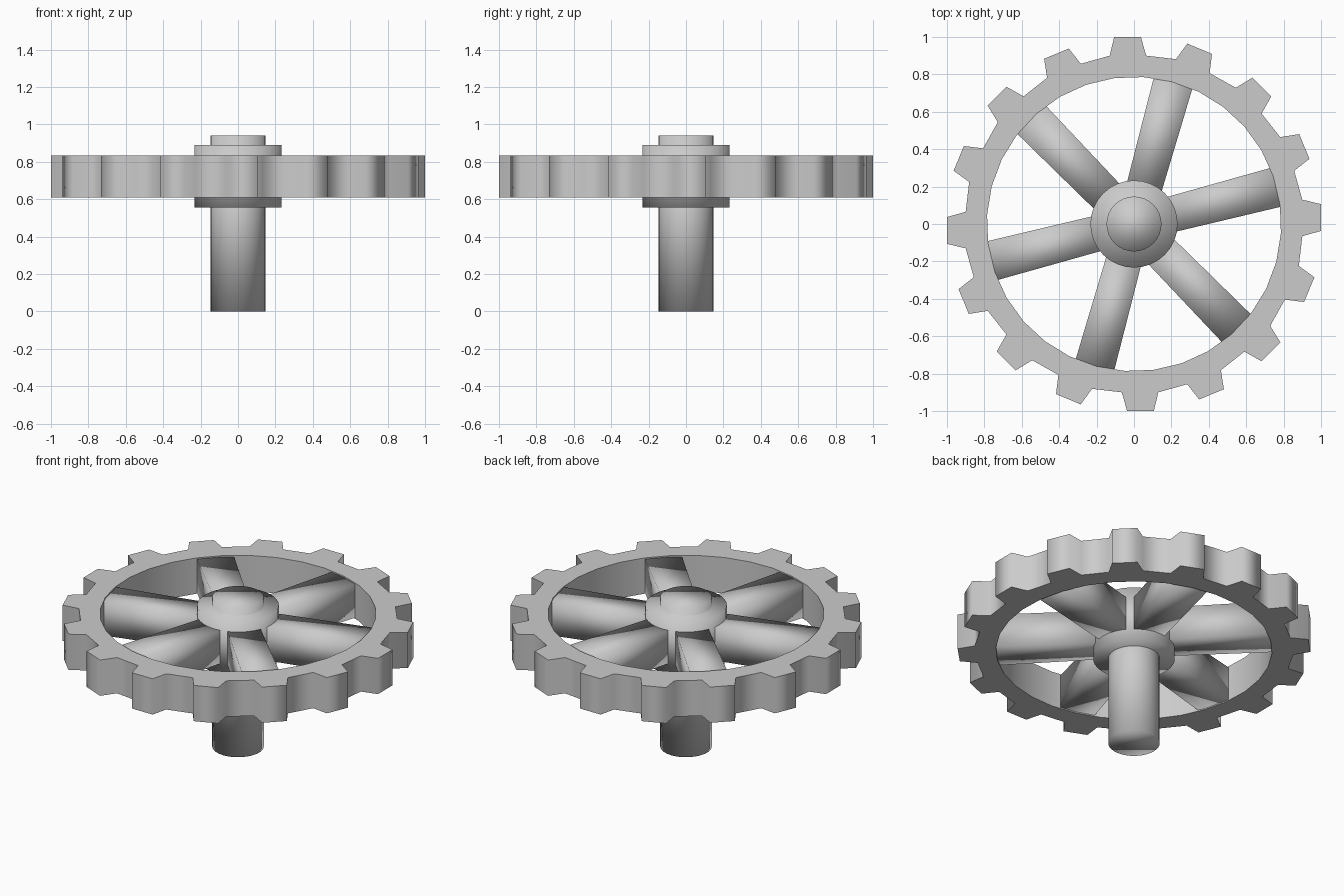
import bpy, bmesh
from math import radians, cos, sin
from mathutils import Matrix, Vector

if "Cube" in bpy.data.objects:
    bpy.data.objects.remove(bpy.data.objects["Cube"])

TEETH = 16
Z0, Z1 = 0.61, 0.835


def finish(bm, name):
    bmesh.ops.recalc_face_normals(bm, faces=bm.faces)
    mesh = bpy.data.meshes.new(name)
    bm.to_mesh(mesh)
    bm.free()
    ob = bpy.data.objects.new(name, mesh)
    bpy.context.collection.objects.link(ob)
    for p in mesh.polygons:
        p.use_smooth = True
    return ob


def cylinder(name, radius, z0, z1, sides=32):
    bm = bmesh.new()
    bmesh.ops.create_cone(bm, cap_ends=True, segments=sides, radius1=radius,
                          radius2=radius, depth=z1 - z0,
                          matrix=Matrix.Translation((0, 0, (z0 + z1) / 2)))
    return finish(bm, name)


# Toothed rim: one tooth profile repeated, then extruded upward
bm = bmesh.new()
tooth = [(0.9, -0.065), (1.0, -0.037), (1.0, 0.106), (0.9, 0.13)]
outer, inner = [], []
for i in range(TEETH):
    rot = Matrix.Rotation(radians(360 / TEETH * i), 3, 'Z')
    outer.append([bm.verts.new(rot @ Vector((x, y, Z0))) for x, y in tooth])
    inner.append([bm.verts.new(rot @ Vector((0.787 * cos(radians(a)), 0.787 * sin(radians(a)), Z0)))
                  for a in (-3.6, 7.65)])
for i in range(TEETH):
    o, n = outer[i], inner[i]
    j = (i + 1) % TEETH
    bm.faces.new(o)
    bm.faces.new((n[0], o[0], o[3], n[1]))
    bm.faces.new((n[1], o[3], outer[j][0], inner[j][0]))
ext = bmesh.ops.extrude_face_region(bm, geom=bm.faces[:], use_keep_orig=True)
bmesh.ops.translate(bm, vec=(0, 0, Z1 - Z0),
                    verts=[v for v in ext["geom"] if isinstance(v, bmesh.types.BMVert)])
rim = finish(bm, "toothed_rim")
bpy.context.view_layer.objects.active = rim
rim.select_set(True)
bpy.ops.object.shade_smooth_by_angle(angle=radians(80))
rim.select_set(False)

# Six slightly flared spokes
for i in range(6):
    bm = bmesh.new()
    bmesh.ops.create_cube(bm, size=1)
    for v in bm.verts:
        far = v.co.x > 0
        v.co = ((0.79 if far else 0.17), v.co.y * (0.215 if far else 0.19),
                0.722 + v.co.z * 0.21)
    bm.transform(Matrix.Rotation(radians(14.5 + 60 * i), 4, 'Z'))
    finish(bm, f"spoke_{i + 1}")

# Hub and axle
cylinder("hub", 0.233, 0.555, 0.89)
cylinder("axle", 0.147, 0.0, 0.94)
